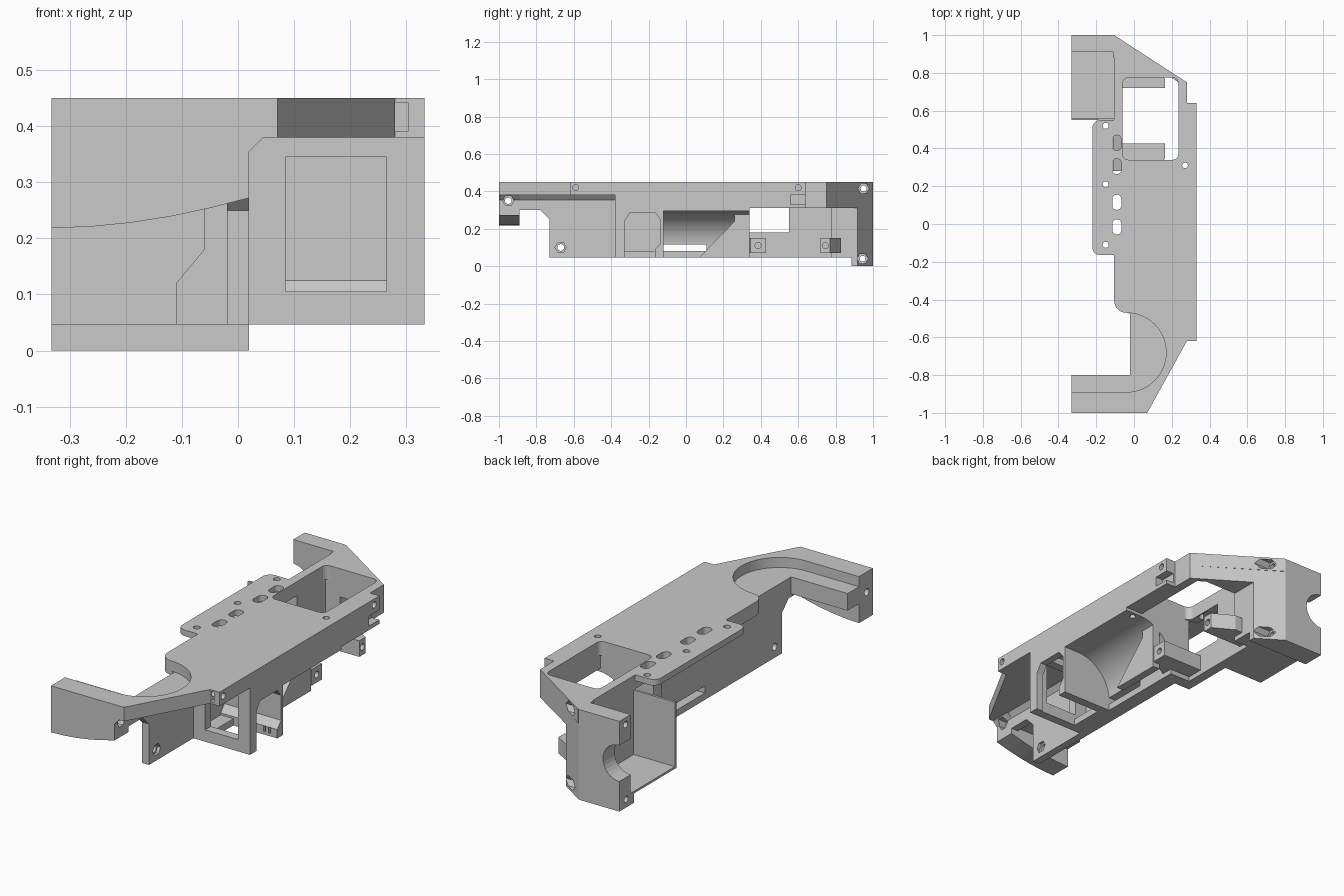
import bpy, bmesh, math
from mathutils import Vector

cube = bpy.data.objects.get("Cube")
if cube:
    bpy.data.objects.remove(cube)

GREY = (0.585, 0.585, 0.585, 1)
grey = bpy.data.materials.new("plain grey")
grey.use_nodes = True
grey.diffuse_color = GREY
grey.node_tree.nodes["Principled BSDF"].inputs["Base Color"].default_value = GREY
BASE = .046  # underside of the main body


def prism(name, pts, axis, lo, hi):
    """Extrude a 2D outline: z takes (x, y), y takes (x, z), x takes (y, z)."""
    place = {"x": lambda a, b, h: (h, a, b),
             "y": lambda a, b, h: (a, h, b),
             "z": lambda a, b, h: (a, b, h)}[axis]
    bm = bmesh.new()
    face = bm.faces.new([bm.verts.new(place(a, b, lo)) for a, b in pts])
    out = bmesh.ops.extrude_face_region(bm, geom=[face])
    moved = [v for v in out["geom"] if isinstance(v, bmesh.types.BMVert)]
    bmesh.ops.translate(bm, verts=moved, vec=Vector(place(0, 0, hi - lo)))
    bmesh.ops.recalc_face_normals(bm, faces=bm.faces)
    mesh = bpy.data.meshes.new(name)
    bm.to_mesh(mesh)
    bm.free()
    mesh.materials.append(grey)
    obj = bpy.data.objects.new(name, mesh)
    bpy.context.scene.collection.objects.link(obj)
    return obj


def box(name, x0, x1, y0, y1, z0, z1):
    return prism(name, [(x0, y0), (x1, y0), (x1, y1), (x0, y1)], "z", z0, z1)


def arc(cx, cy, r, start, end, n=12):
    return [(cx + r * math.cos(math.radians(start + (end - start) * i / n)),
             cy + r * math.sin(math.radians(start + (end - start) * i / n)))
            for i in range(n + 1)]


def round_rect(x0, x1, y0, y1, r):
    return (arc(x1 - r, y0 + r, r, -90, 0, 5) + arc(x1 - r, y1 - r, r, 0, 90, 5)
            + arc(x0 + r, y1 - r, r, 90, 180, 5) + arc(x0 + r, y0 + r, r, 180, 270, 5))


def cut(obj, cutters):
    """Carve the cutters out of the part and keep the finished mesh."""
    for c in cutters:
        c.hide_render = True
        mod = obj.modifiers.new("cut", "BOOLEAN")
        mod.operation, mod.solver, mod.object = "DIFFERENCE", "EXACT", c
    deps = bpy.context.evaluated_depsgraph_get()
    mesh = bpy.data.meshes.new_from_object(obj.evaluated_get(deps))
    obj.modifiers.clear()
    obj.data = mesh
    for c in cutters:
        bpy.data.objects.remove(c)


def hole(axis, a, b, r, lo, hi, n=20):
    return prism("hole_cutter", arc(a, b, r, 0, 360 - 360 / n, n - 1), axis, lo, hi)


# Top deck, with the curved front recess and the rear window
deck = prism("top_deck", [
    (-.105, .91), (-.105, 1), (.28, .75), (.28, .64), (.332, .64), (.332, -.62), (.28, -.62),
    (.07, -1), (-.02, -1), (-.02, -.475)] + arc(-.04, -.405, .065, 270, 180, 8)
    + [(-.105, -.16)], "z", .38, .45)
window = round_rect(-.06, .235, .34, .775, .03)
recess = [(-.4, -.89)] + arc(-.04, -.68, .21, -90, 90, 32) + [(-.4, -.47)]
cut(deck, [prism("window_cutter", window, "z", .2, .6),
           prism("recess_cutter", recess, "z", .40, .6),
           box("pocket_cutter", .28, .303, -.7, -.57, .39, .442),
           hole("z", .27, .31, .015, .2, .6),
           hole("x", -.59, .42, .016, .2, .5),
           hole("x", .6, .42, .016, .24, .5)])

# Thin side flange with screw holes and cable slots
flange = prism("side_flange", [(-.1, -.165)] + arc(-.18, -.125, .04, 270, 180, 6)
               + arc(-.18, .51, .04, 180, 90, 6) + [(-.1, .55)], "z", .42, .45)
for obj in (flange, deck):
    cut(obj, [prism("slot_cutter", round_rect(-.115, -.067, y - .04, y + .04, .022), "z", .3, .6)
              for y in (.43, .305, .115, -.015)])
cut(flange, [hole("z", -.15, y, .016, .3, .6) for y in (.52, .21, -.11)])

# Front arm with its curved lower edge, and the ledge behind it
arm = prism("front_arm", [(-.332, .45), (-.332, .218), (-.26, .221), (-.19, .228), (-.12, .239),
            (-.05, .254), (.02, .272), (.02, .355), (.045, .38), (.045, .45)], "y", -1, -.89)
cut(arm, [hole("x", -.95, .35, .018, -.5, .2), hole("x", -.95, .35, .03, -.01, .2, 6)])
box("front_ledge", -.332, .02, -.891, -.80, .315, .40)
prism("deck_chamfer", [(-.01, .355), (.02, .355), (.045, .385), (-.01, .385)], "y", -.9, -.38)

# Long centre wall
wall = prism("centre_wall", [(-.9, .385), (-.9, .30), (-.78, .30), (-.73, .25), (-.73, BASE),
             (.34, BASE), (.34, .385)], "x", -.02, .02)
cut(wall, [hole("x", -.67, .1, .018, -.2, .2), hole("x", -.67, .1, .03, .005, .2, 6),
           box("slot_cutter", -.2, .2, -.12, .11, .08, .115)])

# Front bulkhead frame and the side frame behind it
frame = box("front_bulkhead", .02, .332, -.38, -.335, BASE, .385)
cut(frame, [box("window_cutter", .085, .265, -.5, -.2, .105, .345)])
side = box("side_frame", .295, .332, -.34, -.12, BASE, .385)
cut(side, [prism("opening_cutter", [(-.33, 0), (-.33, .24), (-.30, .285), (-.165, .285),
                 (-.135, .25), (-.135, .125), (-.165, .08), (-.165, 0)], "x", .2, .4)])
end_wall = prism("motor_end_wall", [(-.165, BASE), (-.165, .09), (-.135, .125), (-.135, .385),
                 (-.12, .385), (-.12, BASE)], "x", .02, .332)
cut(end_wall, [box("slit_cutter", x, x + .012, -.3, 0, .06, .09) for x in (.255, .285)])
box("bay_floor", .02, .09, -.34, -.16, BASE, .08)

# Motor bay: a rounded trough open below and to the side
bay = box("motor_bay", .015, .332, -.125, .34, BASE, .385)
trough = arc(.25, .1, .195, 90, 180, 24) + [(.055, 0), (.5, 0), (.5, .295)]
cut(bay, [prism("trough_cutter", trough, "y", -.12, .4),
          hole("z", .27, .31, .015, .2, .6),
          box("slot_cutter", -.1, .2, -.12, .11, .08, .115)])
for p in bay.data.polygons:
    p.use_smooth = True
bay.data.set_sharp_from_angle(angle=math.radians(30))

# Diagonal bracket that closes the rear end of the bay
prism("bay_bracket", [(.07, BASE), (.26, .24), (.26, .31), (.34, .31), (.34, BASE)],
      "x", .125, .165)

# Side rim of the rear window
rim = box("window_rim", .235, .332, .26, .64, .31, .44)
cut(rim, [box("notch_cutter", .29, .4, .56, .65, .33, .38), hole("x", .6, .42, .016, .2, .5),
          hole("z", .27, .31, .015, .2, .6)])
box("window_rim_rear", .235, .28, .63, .75, .31, .44)

# Low wall beside the window, and the walls of the rear bay
prism("low_side_wall", [(-.11, BASE), (-.11, .12), (-.06, .18), (-.06, BASE)], "y", .28, .56)
box("window_front_wall", -.06, .02, .28, .34, BASE, .385)
box("rear_bay_side", -.105, -.06, .55, .92, BASE, .45)
box("rear_bay_front", -.332, -.06, .55, .562, BASE, .378)
box("rear_bay_floor", -.332, -.06, .55, .92, BASE, .057)
box("rear_inner_post", -.06, .02, .775, .91, BASE, .31)

# Two tapered mounting tabs under the window
front_tab = prism("front_mount_tab", [(.0, .285), (-.06, .34), (-.06, .425), (.165, .425),
                  (.165, .345), (.06, .285)], "z", .07, .15)
rear_tab = prism("rear_mount_tab", [(-.06, .83), (-.06, .72), (.165, .72), (.165, .77),
                 (.06, .83)], "z", .07, .15)
for tab, screw in ((front_tab, .385), (rear_tab, .745)):
    cut(tab, [hole("x", screw, .11, .016, .05, .3)])

# Slanted rear corner and the full-height rear wall with its round notch
corner = prism("rear_corner", [(-.11, 1), (.28, .75), (.235, .75), (.2, .775), (-.06, .775),
               (-.105, .9)], "z", .31, .381)
rear = prism("rear_wall", [(-.332, 1), (-.11, 1), (.02, .917), (.02, .885), (-.11, .885),
             (-.11, .91), (-.332, .91)], "z", 0, .45)
cut(rear, [hole("y", -.332, .24, .09, .8, 1.1, 32)])
for part in (corner, rear, deck):
    for y, z in ((.95, .415), (.945, .04)):
        cut(part, [hole("x", y, z, .016, -.5, .2), hole("x", y, z, .03, -.07, .2, 6)])
box("rear_wall_foot", -.332, .02, .885, .915, 0, .057)
